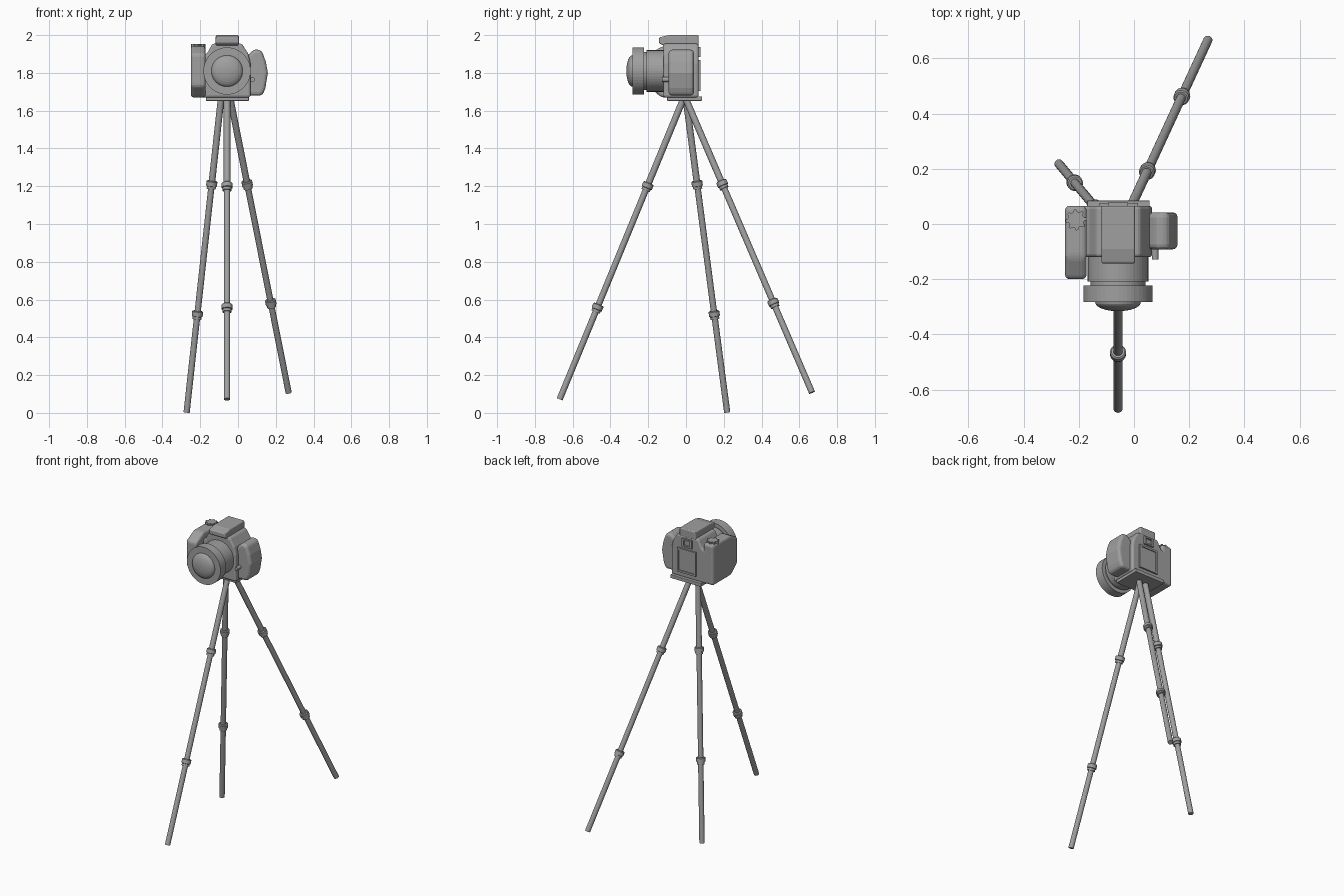
import bpy, bmesh, math
from mathutils import Vector

if "Cube" in bpy.data.objects:
    bpy.data.objects.remove(bpy.data.objects["Cube"])

grey = bpy.data.materials.new("mid grey")
grey.use_nodes = True
grey.diffuse_color = (0.35, 0.35, 0.35, 1)
grey.node_tree.nodes["Principled BSDF"].inputs["Base Color"].default_value = (0.35, 0.35, 0.35, 1)

CX = -0.058  # lens and tripod axis


def finish(name, bm, bevel=0, segments=3, smooth=False):
    bmesh.ops.recalc_face_normals(bm, faces=bm.faces)
    mesh = bpy.data.meshes.new(name)
    bm.to_mesh(mesh)
    bm.free()
    ob = bpy.data.objects.new(name, mesh)
    bpy.context.collection.objects.link(ob)
    mesh.materials.append(grey)
    if bevel:
        mod = ob.modifiers.new("rounding", "BEVEL")
        mod.width, mod.segments, mod.limit_method = bevel, segments, "ANGLE"
        mod.angle_limit = math.radians(25)
    if smooth:
        bpy.ops.object.select_all(action="DESELECT")
        ob.select_set(True)
        bpy.context.view_layer.objects.active = ob
        bpy.ops.object.shade_smooth_by_angle(angle=math.radians(30))
    return ob


def extrude(name, points, axis, lo, hi, bevel=0, segments=3):
    """Extrude a 2D outline along an axis; the outline uses the other two axes in order."""
    def place(p):
        v = list(p)
        v.insert("xyz".index(axis), lo)
        return v
    bm = bmesh.new()
    face = bm.faces.new([bm.verts.new(place(p)) for p in points])
    new = bmesh.ops.extrude_face_region(bm, geom=[face])["geom"]
    step = Vector([hi - lo if a == axis else 0 for a in "xyz"])
    bmesh.ops.translate(bm, vec=step, verts=[g for g in new if isinstance(g, bmesh.types.BMVert)])
    return finish(name, bm, bevel, segments)


def box(name, x, y, z, bevel=0):
    outline = [(x[0], y[0]), (x[1], y[0]), (x[1], y[1]), (x[0], y[1])]
    return extrude(name, outline, "z", z[0], z[1], bevel, 2)


def lathe(name, profile, start, direction, sides, smooth=False):
    """Spin (radius, distance) points around the line from start."""
    turn = Vector(direction).to_track_quat("Z", "Y")
    bm = bmesh.new()
    rings = []
    for r, d in profile:
        rings.append([bm.verts.new(Vector(start) + turn @ Vector((
            r * math.cos(math.tau * i / sides), r * math.sin(math.tau * i / sides), d)))
            for i in range(sides)])
    for a, b in zip(rings, rings[1:]):
        for i in range(sides):
            j = (i + 1) % sides
            bm.faces.new((a[i], a[j], b[j], b[i]))
    bm.faces.new(rings[0])
    bm.faces.new(rings[-1])
    return finish(name, bm, smooth=smooth)


# Camera body with sloping shoulders
extrude("camera_body", [(-0.2, 1.67), (-0.2, 1.89), (-0.165, 1.9), (-0.135, 1.955), (0.02, 1.955),
                        (0.055, 1.9), (0.066, 1.85), (0.066, 1.67)], "y", -0.12, 0.066, 0.012)

# Hand grip on the shutter side, tapering at its front
extrude("hand_grip", [(0.066, 1.67), (0.066, 1.942), (-0.12, 1.942), (-0.2, 1.9), (-0.2, 1.73),
                      (-0.13, 1.67)], "x", -0.25, -0.172, 0.016)

# Rounded pod on the opposite side
extrude("side_pod", [(0.05, 1.68), (0.05, 1.89), (0.085, 1.925), (0.125, 1.92), (0.147, 1.86),
                     (0.158, 1.8), (0.145, 1.72), (0.13, 1.68)], "y", -0.092, 0.042, 0.018)

# Flash housing on top
extrude("flash_housing", [(-0.143, 1.957), (-0.143, 1.988), (-0.09, 2.0), (0.066, 2.0), (0.066, 1.945),
                          (-0.12, 1.945)], "x", -0.118, 0.004, 0.007)

# Lens with barrel, hood ring and domed glass
dome = [(0.083 * math.sin(t * math.pi / 16), 0.17 + 0.033 * math.cos(t * math.pi / 16))
        for t in range(8, 0, -1)]
lathe("lens", [(0.11, 0), (0.11, 0.095), (0.1, 0.095), (0.1, 0.11), (0.125, 0.11), (0.125, 0.17)]
      + dome, (CX, -0.113, 1.81), (0, -1, 0), 48)

# Lens release button
lathe("lens_release", [(0.012, 0), (0.012, 0.06)], (0.077, -0.068, 1.765), (0, -1, 0), 16)

# Toothed mode dial
teeth = []
for i in range(32):
    r = 0.038 if i % 4 < 2 else 0.029
    teeth.append((-0.21 + r * math.cos(math.tau * i / 32), 0.015 + r * math.sin(math.tau * i / 32)))
extrude("mode_dial", teeth, "z", 1.93, 1.954)

# Rear screen: frame bars around a slightly recessed panel
box("screen_panel", (-0.115, 0.005), (0.06, 0.071), (1.715, 1.865))
for name, x, z in (("screen_bottom", (-0.125, 0.015), (1.705, 1.718)),
                   ("screen_top", (-0.125, 0.015), (1.854, 1.867)),
                   ("screen_side_a", (-0.125, -0.112), (1.718, 1.854)),
                   ("screen_side_b", (0.002, 0.015), (1.718, 1.854))):
    box(name, x, (0.06, 0.077), z)

# Viewfinder eyepiece built as an open frame
for name, x, z in (("eyepiece_bottom", (-0.094, -0.022), (1.883, 1.893)),
                   ("eyepiece_top", (-0.094, -0.022), (1.928, 1.938)),
                   ("eyepiece_side_a", (-0.094, -0.08), (1.893, 1.928)),
                   ("eyepiece_side_b", (-0.036, -0.022), (1.893, 1.928))):
    box(name, x, (0.055, 0.078), z)

# Tripod head plate
box("mounting_plate", (-0.17, 0.057), (-0.1, 0.085), (1.652, 1.676), 0.003)

# Tripod legs with clamp collars at two places each
legs = {
    "front_leg": ((CX, -0.015, 1.66), (CX, -0.669, 0.072), (0.29, 0.695)),
    "right_leg": ((-0.09, 0.0, 1.66), (-0.272, 0.218, 0.003), (0.272, 0.688)),
    "left_leg": ((-0.04, 0.0, 1.66), (0.268, 0.667, 0.108), (0.29, 0.695)),
}
for name, (top, foot, clamps) in legs.items():
    top, foot = Vector(top), Vector(foot)
    run = foot - top
    lathe(name, [(0.0175, 0), (0.0175, run.length * clamps[0]), (0.0165, run.length * clamps[0]),
                 (0.0165, run.length)], top, run, 20, True)
    for number, t in enumerate(clamps, 1):
        lathe(f"{name}_collar_{number}", [(0.024, -0.02), (0.029, -0.016), (0.029, 0.008),
                                          (0.024, 0.01), (0.024, 0.024)], top + run * t, run, 20, True)
